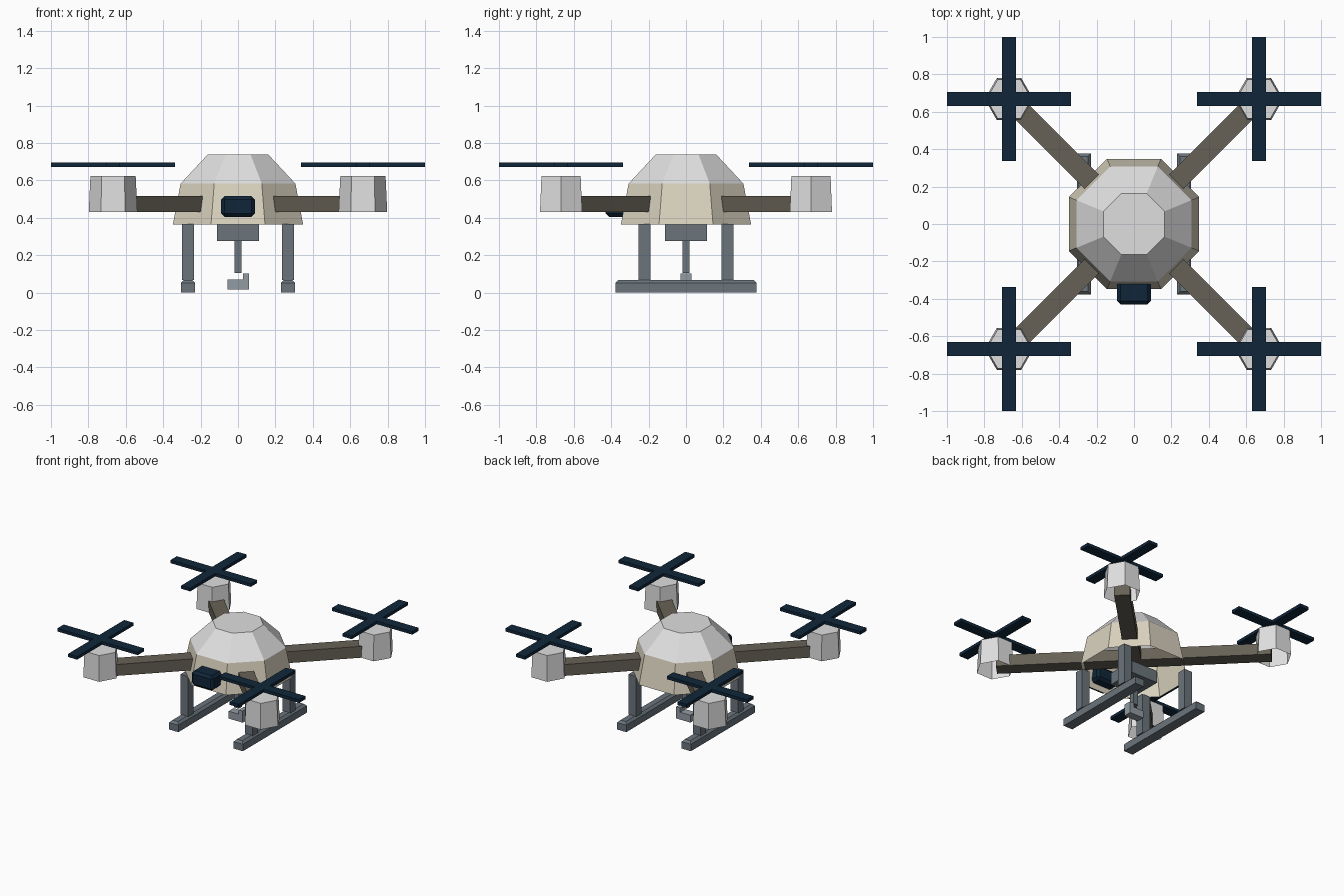
import bpy, bmesh, math
from mathutils import Matrix, Vector

if "Cube" in bpy.data.objects:
    bpy.data.objects.remove(bpy.data.objects["Cube"])


def material(name, rgb):
    m = bpy.data.materials.new(name)
    m.diffuse_color = (*rgb, 1)
    m.use_nodes = True
    m.node_tree.nodes["Principled BSDF"].inputs["Base Color"].default_value = m.diffuse_color
    return m


WHITE = material("shell white", (0.74, 0.74, 0.74))
BEIGE = material("hull beige", (0.70, 0.65, 0.52))
BROWN = material("arm brown", (0.135, 0.12, 0.092))
NAVY = material("dark navy", (0.005, 0.019, 0.042))
STEEL = material("steel grey", (0.145, 0.178, 0.202))
PALE = material("pale steel", (0.29, 0.335, 0.37))


def finish(bm, name, *mats):
    me = bpy.data.meshes.new(name)
    bm.to_mesh(me)
    bm.free()
    ob = bpy.data.objects.new(name, me)
    bpy.context.collection.objects.link(ob)
    for m in mats:
        me.materials.append(m)
    return ob


def add_box(bm, lo, hi, turn=0):
    lo, hi = Vector(lo), Vector(hi)
    mat = (Matrix.Rotation(turn, 4, 'Z') @ Matrix.Translation((lo + hi) / 2)
           @ Matrix.Diagonal((*(hi - lo), 1)))
    return bmesh.ops.create_cube(bm, size=1, matrix=mat)["verts"]


def box(name, lo, hi, mat, turn=0):
    bm = bmesh.new()
    add_box(bm, lo, hi, turn)
    return finish(bm, name, mat)


def shell(name, sides, start, rings, centre, *mats):
    """Faceted shell, closed on top and open below; rings are (radius, z)."""
    bm = bmesh.new()
    loops = []
    for r, z in rings:
        loops.append([bm.verts.new((centre[0] + r * math.cos(start + i * math.tau / sides),
                                    centre[1] + r * math.sin(start + i * math.tau / sides), z))
                      for i in range(sides)])
    for k, (a, b) in enumerate(zip(loops, loops[1:])):
        for i in range(sides):
            j = (i + 1) % sides
            f = bm.faces.new((a[i], a[j], b[j], b[i]))
            f.material_index = min(k, len(mats) - 1)
    top = bm.faces.new(loops[-1])
    top.material_index = len(mats) - 1
    return finish(bm, name, *mats)


# Eight-sided body: beige lower band, white dome
k8 = 1 / math.cos(math.pi / 8)
shell("body", 8, math.pi / 8, [(0.348 * k8, 0.365), (0.307 * k8, 0.582), (0.163 * k8, 0.737)],
      (0, 0), BEIGE, WHITE)

# Crossing arms
for side, turn in (("a", math.pi / 4), ("b", -math.pi / 4)):
    box("arm_bar_" + side, (-0.935, -0.053, 0.43), (0.935, 0.053, 0.515), BROWN, turn)

# Motor pods and cross-shaped rotors at the four corners
C, L, W = 0.668, 0.332, 0.0375
for sx, nx in ((-1, "left"), (1, "right")):
    for sy, ny in ((-1, "front"), (1, "back")):
        x, y = sx * C, sy * C
        shell(f"motor_pod_{ny}_{nx}", 6, 0, [(0.130, 0.43), (0.121, 0.622)], (x, y), WHITE)
        bm = bmesh.new()
        add_box(bm, (x - L, y - W, 0.672), (x + L, y + W, 0.695))
        add_box(bm, (x - W, y - L, 0.672), (x + W, y + L, 0.695))
        finish(bm, f"rotor_{ny}_{nx}", NAVY)

# Nose camera with chamfered edges
bm = bmesh.new()
add_box(bm, (-0.09, -0.43, 0.405), (0.09, -0.27, 0.515))
bmesh.ops.bevel(bm, geom=bm.edges[:], offset=0.018, segments=1, affect='EDGES')
finish(bm, "nose_camera", NAVY)

# Landing skids with chamfered tops, and their legs
for sx, nx in ((-1, "left"), (1, "right")):
    x = sx * 0.267
    bm = bmesh.new()
    add_box(bm, (x - 0.038, -0.378, 0), (x + 0.038, 0.378, 0.068))
    top = [e for e in bm.edges if all(v.co.z > 0.06 for v in e.verts)]
    bmesh.ops.bevel(bm, geom=top, offset=0.016, segments=1, affect='EDGES')
    finish(bm, "skid_" + nx, STEEL)
    for sy, ny in ((-1, "front"), (1, "back")):
        y = sy * 0.222
        box(f"leg_{ny}_{nx}", (x - 0.032, y - 0.032, 0.066), (x + 0.032, y + 0.032, 0.366), STEEL)

# Winch block and rod under the body
box("winch_block", (-0.111, -0.111, 0.275), (0.111, 0.111, 0.366), STEEL)
box("winch_rod", (-0.02, -0.02, 0.105), (0.02, 0.02, 0.28), STEEL)

# L-shaped hook, extruded from its profile
bm = bmesh.new()
prof = [(-0.057, 0.015), (0.06, 0.015), (0.06, 0.102), (0.027, 0.102), (0.027, 0.07), (-0.057, 0.07)]
face = bm.faces.new([bm.verts.new((px, -0.03, pz)) for px, pz in prof])
ext = bmesh.ops.extrude_face_region(bm, geom=[face])
bmesh.ops.translate(bm, vec=(0, 0.06, 0),
                    verts=[v for v in ext["geom"] if isinstance(v, bmesh.types.BMVert)])
bmesh.ops.recalc_face_normals(bm, faces=bm.faces[:])
finish(bm, "hook", PALE)
